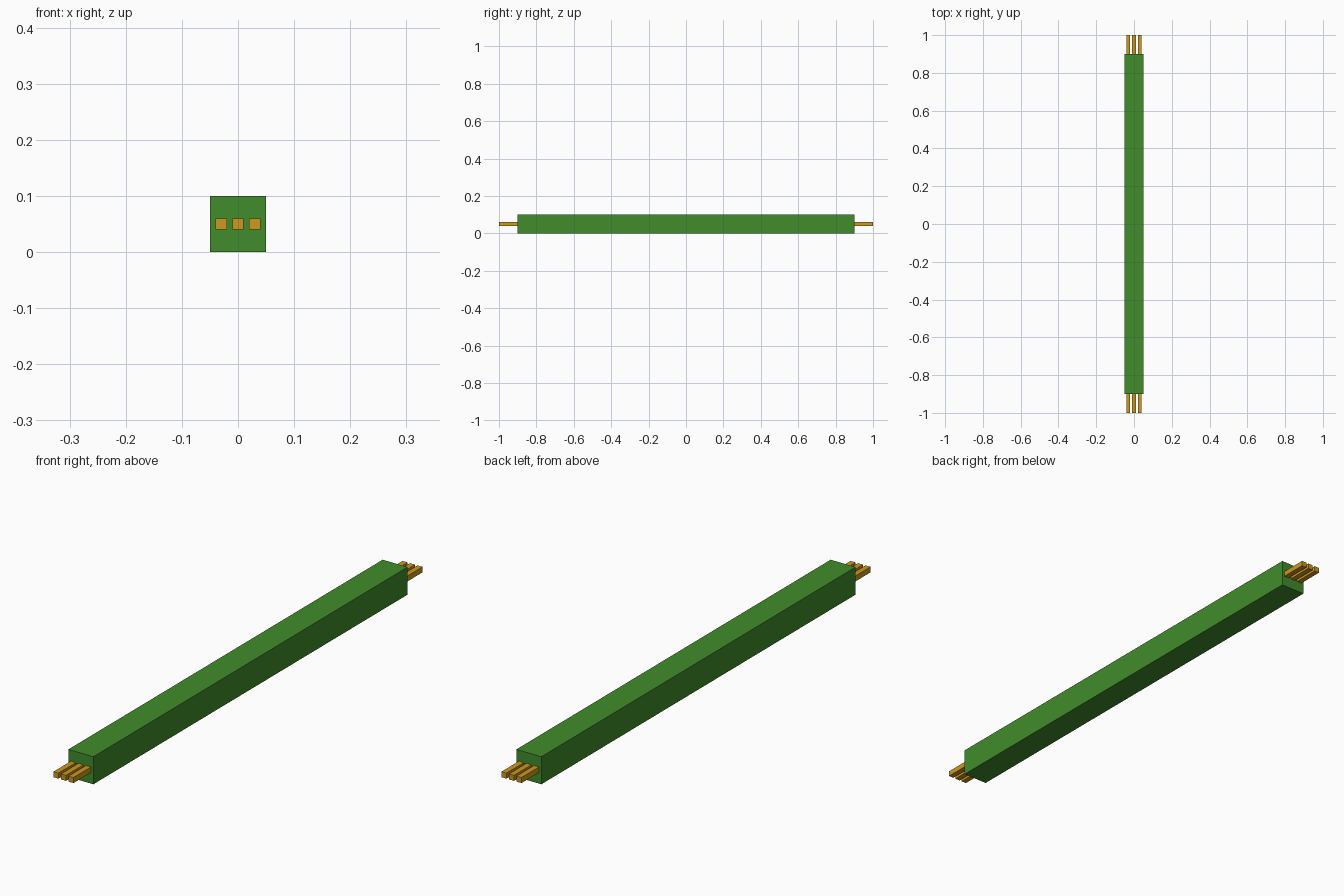
import bpy

if "Cube" in bpy.data.objects:
    bpy.data.objects.remove(bpy.data.objects["Cube"])


def material(name, rgb):
    m = bpy.data.materials.new(name)
    m.diffuse_color = (*rgb, 1.0)
    m.use_nodes = True
    m.node_tree.nodes["Principled BSDF"].inputs["Base Color"].default_value = m.diffuse_color
    return m


def box(name, lo, hi, mat):
    """Axis-aligned box between two corners."""
    centre = [(a + b) / 2 for a, b in zip(lo, hi)]
    bpy.ops.mesh.primitive_cube_add(size=1, location=centre)
    ob = bpy.context.object
    ob.name = name
    ob.scale = [b - a for a, b in zip(lo, hi)]
    bpy.ops.object.transform_apply(location=False, rotation=False, scale=True)
    ob.data.materials.append(mat)
    return ob


green = material("green insulation", (0.053, 0.262, 0.025))
copper = material("copper", (0.61, 0.314, 0.014))

# Square insulating sleeve
box("cable_sleeve", (-0.05, -0.9, 0), (0.05, 0.9, 0.1), green)

# Three bare conductors sticking out of each end, seated slightly in the sleeve
for end, side in (("front", -1), ("back", 1)):
    for i, x in enumerate((-0.03, 0, 0.03)):
        y0, y1 = sorted((side * 0.895, side * 1.0))
        box(f"{end}_conductor_{i + 1}", (x - 0.01, y0, 0.04), (x + 0.01, y1, 0.06), copper)
